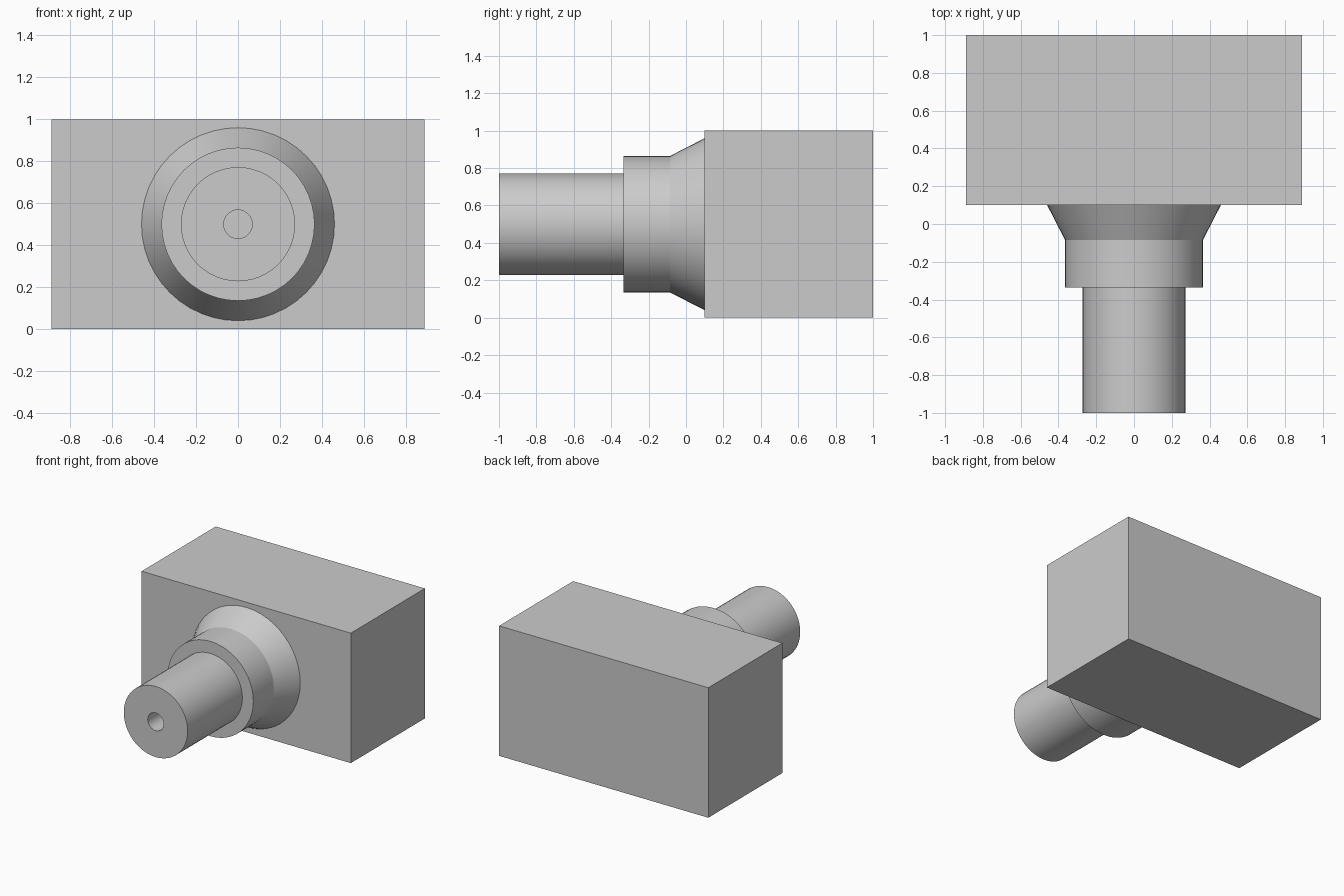
import bpy
import bmesh
import math
from mathutils import Matrix, Vector

cube = bpy.data.objects.get("Cube")
if cube:
    bpy.data.objects.remove(cube, do_unlink=True)

SIDES = 48
AXIS_Z = 0.5

grey = bpy.data.materials.new("plain grey")
grey.use_nodes = True
colour = (0.6, 0.6, 0.6, 1)
grey.diffuse_color = colour
grey.node_tree.nodes["Principled BSDF"].inputs["Base Color"].default_value = colour


def finish(name, bm, smooth=False):
    bmesh.ops.recalc_face_normals(bm, faces=bm.faces)
    mesh = bpy.data.meshes.new(name)
    bm.to_mesh(mesh)
    bm.free()
    mesh.materials.append(grey)
    obj = bpy.data.objects.new(name, mesh)
    bpy.context.collection.objects.link(obj)
    if smooth:
        bpy.ops.object.select_all(action="DESELECT")
        obj.select_set(True)
        bpy.context.view_layer.objects.active = obj
        bpy.ops.object.shade_smooth_by_angle(angle=math.radians(20))
    return obj


def turned(name, profile):
    """Spin (radius, y) points around the horizontal front-to-back axis."""
    bm = bmesh.new()
    verts = [bm.verts.new((r, y, AXIS_Z)) for r, y in profile]
    edges = [bm.edges.new(pair) for pair in zip(verts, verts[1:])]
    bmesh.ops.spin(bm, geom=verts + edges, cent=(0, 0, AXIS_Z), axis=(0, 1, 0),
                   angle=math.tau, steps=SIDES)
    bmesh.ops.remove_doubles(bm, verts=bm.verts, dist=0.0001)
    return finish(name, bm, smooth=True)


# Rectangular body at the back
body = bmesh.new()
bmesh.ops.create_cube(body, size=1, matrix=Matrix.Translation(Vector((0, 0.55, 0.5)))
                      @ Matrix.Diagonal((1.78, 0.9, 1, 1)))
finish("body_block", body)

# Flared base narrowing to a straight collar with a flat front shoulder
turned("flared_collar", [(0.46, 0.1), (0.365, -0.085), (0.365, -0.335), (0.272, -0.335)])

# Front shaft with a blind bore in its end
turned("bored_shaft", [(0.272, -0.335), (0.272, -1), (0.068, -1), (0.068, -0.335),
                       (0, -0.335)])
